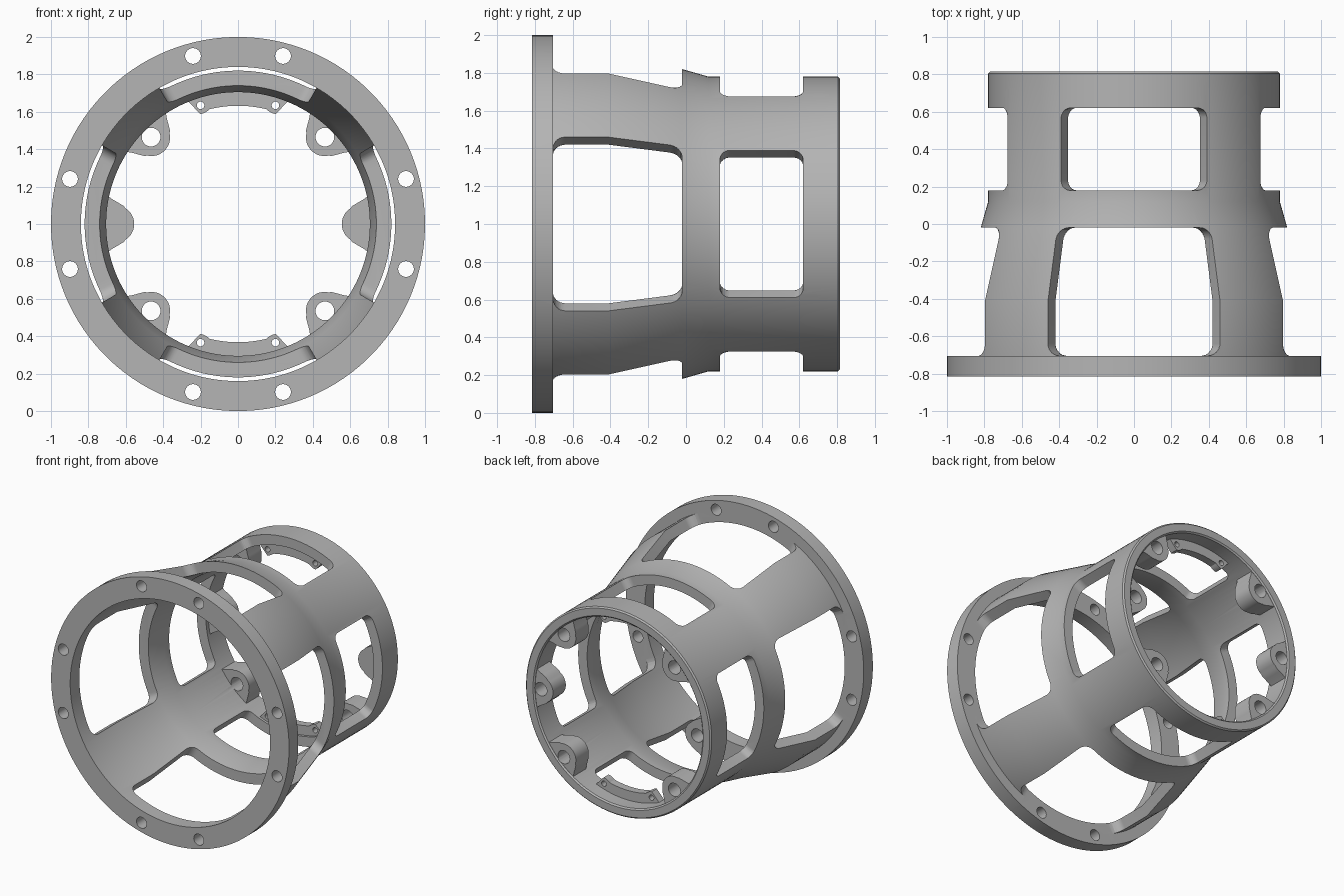
import bpy, bmesh, math
from math import cos, sin, pi, radians

cube = bpy.data.objects.get("Cube")
if cube:
    bpy.data.objects.remove(cube, do_unlink=True)

metal = bpy.data.materials.new("grey metal")
metal.use_nodes = True
GREY = (0.46, 0.46, 0.46, 1)
metal.diffuse_color = GREY
metal.node_tree.nodes["Principled BSDF"].inputs["Base Color"].default_value = GREY


def polar(r, a, y):
    return (r * cos(a), y, 1 + r * sin(a))


def loft(name, loops, closed):
    """Bridge equal loops of points; close into a torus or cap both ends."""
    bm = bmesh.new()
    rows = [[bm.verts.new(p) for p in loop] for loop in loops]
    n = len(rows[0])
    pairs = list(zip(rows, rows[1:])) + ([(rows[-1], rows[0])] if closed else [])
    for a, b in pairs:
        for i in range(n):
            j = (i + 1) % n
            bm.faces.new((a[i], a[j], b[j], b[i]))
    if not closed:
        bm.faces.new(rows[0])
        bm.faces.new(rows[-1])
    bmesh.ops.recalc_face_normals(bm, faces=bm.faces)
    mesh = bpy.data.meshes.new(name)
    bm.to_mesh(mesh)
    bm.free()
    mesh.materials.append(metal)
    obj = bpy.data.objects.new(name, mesh)
    bpy.context.collection.objects.link(obj)
    return obj


def window(a0, y0, y1, fa, fy):
    """Wedge with rounded corners that cuts radially through the wall."""
    half, outline = radians(30), []
    for k, (sa, ye, sy) in enumerate([(1, y1, -1), (-1, y1, -1), (-1, y0, 1), (1, y0, 1)]):
        for s in range(9):
            t = (k + s / 8) * pi / 2
            outline.append((sa * (half - fa) + fa * cos(t), ye + sy * fy + fy * sin(t)))
    return loft("window_cutter", [[polar(r, a0 + a, y) for a, y in outline] for r in (0.4, 1.4)], False)


def hole(r, a, radius, y0, y1):
    cx, _, cz = polar(r, a, 0)
    ring = [(cx + radius * cos(t * pi / 16), cz + radius * sin(t * pi / 16)) for t in range(32)]
    return loft("hole_cutter", [[(x, y, z) for x, z in ring] for y in (y0, y1)], False)


def combine(obj, tools, operation):
    for tool in tools:
        mod = obj.modifiers.new("combine", "BOOLEAN")
        mod.object, mod.operation, mod.solver = tool, operation, "EXACT"
    bpy.context.view_layer.update()
    deps = bpy.context.evaluated_depsgraph_get()
    mesh = bpy.data.meshes.new_from_object(obj.evaluated_get(deps))
    obj.modifiers.clear()
    obj.data = mesh
    for tool in tools:
        bpy.data.objects.remove(tool, do_unlink=True)


def blend(lo, hi, t):
    t = min(max(t, 0), 1)
    return lo + (hi - lo) * t * t * (3 - 2 * t)


WALL = 0.72     # lug profiles sink into the wall here
BOSSES = [0, 45, 135, 180, 225, 315]


def offset(deg, center):
    return abs((deg - center + 180) % 360 - 180)


def boss_radius(deg):
    d = min(offset(deg, b) for b in BOSSES)
    def arc(x):
        return 0.655 * cos(radians(x)) - math.sqrt(max(0.01 - (0.655 * sin(radians(x))) ** 2, 0))
    return arc(d) if d < 8 else blend(arc(8), WALL, (d - 8) / 5)


def plate_radius(deg):
    d = min(offset(deg, 90), offset(deg, 270))
    lobe = 0.012 * max(0, 1 - ((d - 17.5) / 3.5) ** 2)
    return blend(0.632, WALL, (d - 19) / 4) - lobe * (d < 20)


def lug_ring(name, radius, y0, y1):
    angles = range(360)
    inner = [[polar(radius(a), radians(a), y) for a in angles] for y in (y0, y1)]
    outer = [[polar(0.745, radians(a), y) for a in angles] for y in (y1, y0)]
    return loft(name, inner + outer, True)


# Turned housing: flange, tapered front, stepped belt and rear collar
profile = [(-.815, 1), (-.705, 1), (-.705, .92), (-.41, .92), (-.02, .82), (.12, .78),
           (.805, .78), (.815, .77), (.815, .715), (.805, .705), (.12, .705),
           (-.02, .74), (-.41, .84), (-.815, .84)]
SEG = 120
housing = loft("housing", [[polar(r, (i + .5) * 2 * pi / SEG, y) for i in range(SEG)]
                           for y, r in profile], True)

# Front and rear windows on four sides
cuts = []
for k in range(4):
    cuts.append(window(k * pi / 2, -.705, -.02, .08, .065))
    cuts.append(window(k * pi / 2, .18, .62, .07, .055))
combine(housing, cuts, "DIFFERENCE")

# Screw bosses and thin plates inside the rear collar
combine(housing, [lug_ring("bosses", boss_radius, .65, .803),
                  lug_ring("plates", plate_radius, .64, .70)], "UNION")

# Bolt holes in the flange, bosses and plates
holes = [hole(.93, radians(q + s), .042, -.9, -.6) for q in (0, 90, 180, 270) for s in (-15, 15)]
holes += [hole(.657, radians(b), .05, .69 if b % 180 == 0 else .6, .9) for b in BOSSES]
holes += [hole(.665, radians(c + s), .02, .6, .75) for c in (90, 270) for s in (-17.5, 17.5)]
combine(housing, holes, "DIFFERENCE")

bpy.ops.object.select_all(action="DESELECT")
housing.select_set(True)
bpy.context.view_layer.objects.active = housing
bpy.ops.object.shade_smooth_by_angle(angle=radians(25))
